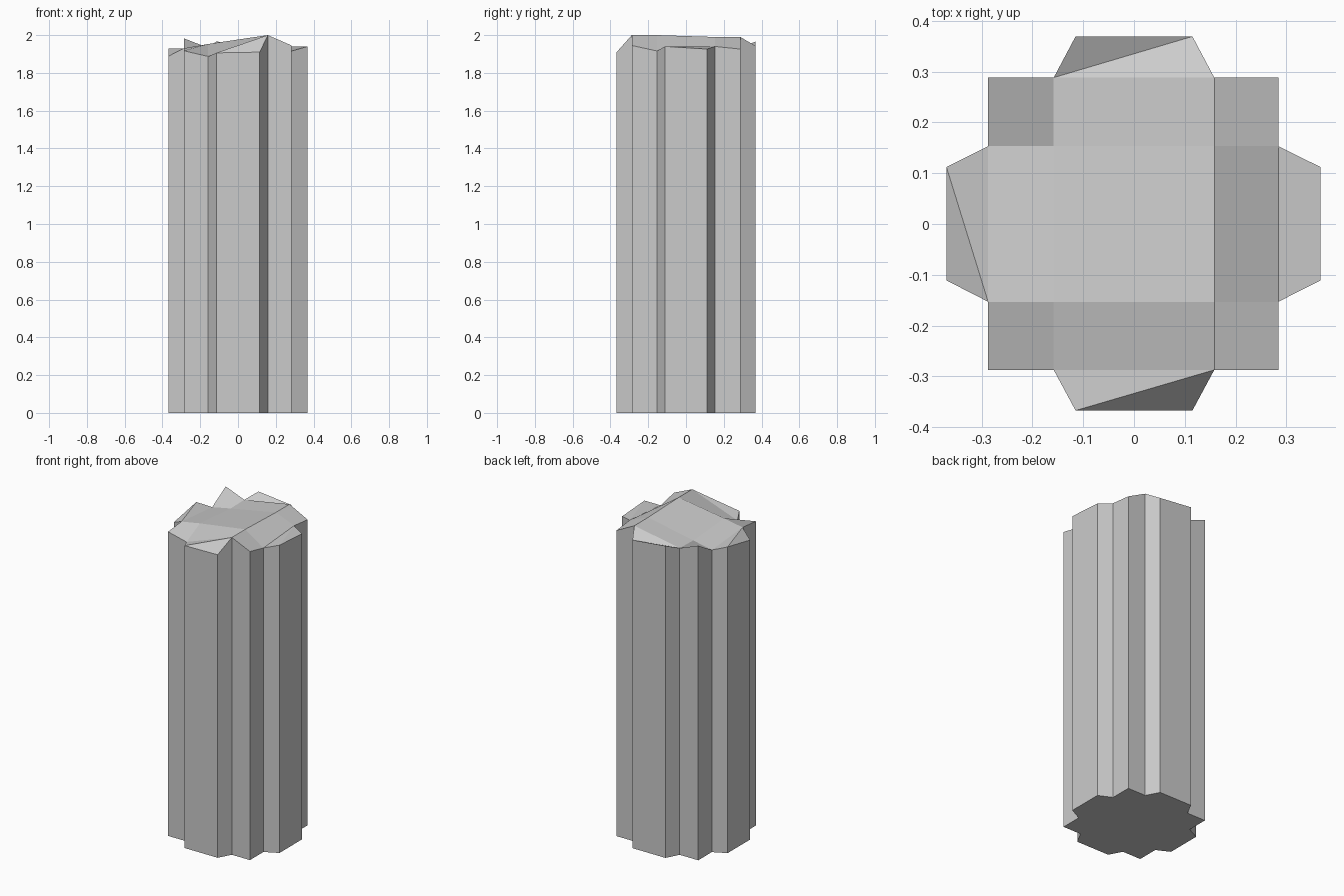
import bpy, bmesh

if "Cube" in bpy.data.objects:
    bpy.data.objects.remove(bpy.data.objects["Cube"])

# Broken column: 4x4 grid of top corners plus four tapered flutes
XS = [-0.287, -0.158, 0.158, 0.284]
YS = [-0.287, -0.153, 0.153, 0.288]
# broken-top heights, rows run front to back, columns left to right
HEIGHTS = [
    [1.917, 1.887, 2.000, 1.945],
    [1.930, 1.953, 2.000, 1.916],
    [1.904, 1.930, 1.990, 1.940],
    [1.983, 1.933, 1.990, 1.926],
]

bm = bmesh.new()
grid = [[bm.verts.new((x, y, HEIGHTS[j][i])) for i, x in enumerate(XS)]
        for j, y in enumerate(YS)]

# core of the broken top
for j in range(3):
    for i in range(3):
        bm.faces.new((grid[j][i], grid[j][i + 1], grid[j + 1][i + 1], grid[j + 1][i]))


# protruding flute on each side; a, b are its root corners (counter-clockwise)
def flute(a, b, p, q):
    p, q = bm.verts.new(p), bm.verts.new(q)
    bm.faces.new((p, q, b))
    bm.faces.new((p, b, a))


flute(grid[0][1], grid[0][2], (-0.115, -0.367, 1.906), (0.115, -0.367, 1.910))
flute(grid[1][3], grid[2][3], (0.367, -0.111, 1.940), (0.367, 0.112, 1.926))
flute(grid[3][2], grid[3][1], (0.115, 0.369, 1.942), (-0.115, 0.369, 1.966))
flute(grid[2][0], grid[1][0], (-0.369, 0.112, 1.930), (-0.369, -0.111, 1.888))

# shaft walls dropped straight down from the outline
rim = [e for e in bm.edges if e.is_boundary]
walls = bmesh.ops.extrude_edge_only(bm, edges=rim)["geom"]
for v in walls:
    if isinstance(v, bmesh.types.BMVert):
        v.co.z = 0.0

# flat base
base = [e for e in bm.edges if all(v.co.z == 0.0 for v in e.verts)]
bmesh.ops.contextual_create(bm, geom=base)
bmesh.ops.recalc_face_normals(bm, faces=bm.faces)

mesh = bpy.data.meshes.new("broken_column")
bm.to_mesh(mesh)
bm.free()
column = bpy.data.objects.new("broken_column", mesh)
bpy.context.collection.objects.link(column)
